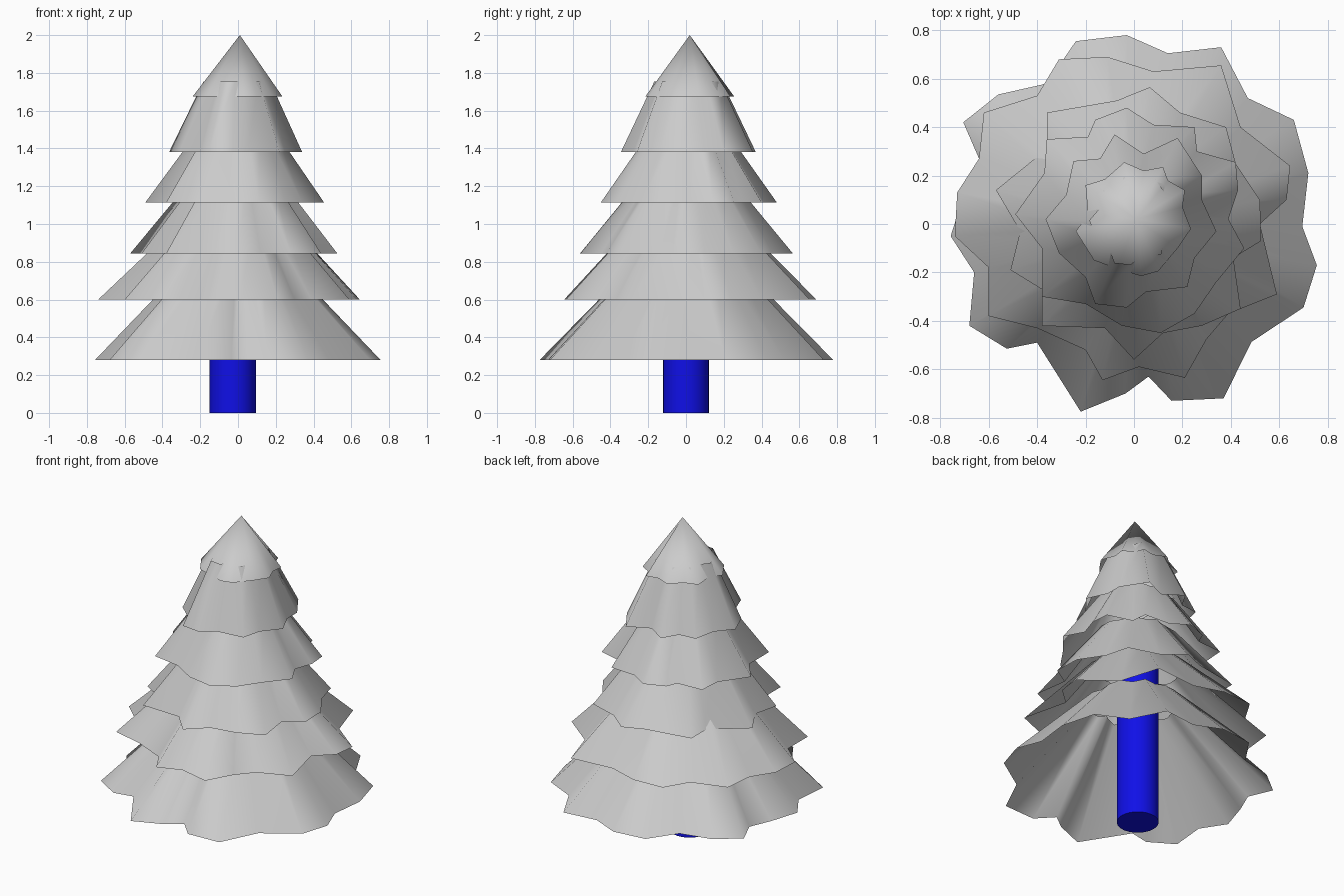
import bpy, bmesh


def tier(name, z, apex, cut, rim):
    """Scalloped open skirt: rim outline shrinking towards an apex, cut off early."""
    bm = bmesh.new()
    low = [bm.verts.new((x, y, z)) for x, y in rim]
    n = len(low)
    ax, ay, az = apex
    if cut == 0:
        tip = bm.verts.new(apex)
        for i in range(n):
            bm.faces.new((low[i], low[(i + 1) % n], tip))
    else:
        top = [bm.verts.new((ax + (x - ax) * cut, ay + (y - ay) * cut,
                             az + (z - az) * cut)) for x, y in rim]
        for i in range(n):
            j = (i + 1) % n
            bm.faces.new((low[i], low[j], top[j], top[i]))
    for f in bm.faces:
        f.smooth = True
    me = bpy.data.meshes.new(name)
    bm.to_mesh(me)
    bm.free()
    ob = bpy.data.objects.new(name, me)
    bpy.context.collection.objects.link(ob)


# Foliage tiers, bottom to top; rims run counter-clockwise from +x
tier("branches_bottom", 0.28, (0, 0, 1.07), 0.35, [
    (.695, -.01), (.72, .21), (.66, .43), (.47, .52), (.36, .73), (.14, .705),
    (-.03, .78), (-.24, .755), (-.36, .58), (-.56, .535), (-.705, .42),
    (-.64, .27), (-.70, .13), (-.757, -.05), (-.66, -.2), (-.68, -.42),
    (-.525, -.515), (-.4, -.49), (-.22, -.775), (-.035, -.70), (.06, -.63),
    (.155, -.73), (.37, -.72), (.485, -.487), (.70, -.345), (.755, -.17)])
tier("branches_second", 0.60, (0, 0, 1.30), 0.38, [
    (.52, 0), (.63, .1), (.645, .24), (.44, .40), (.36, .655), (.08, .63),
    (-.11, .69), (-.31, .68), (-.4, .53), (-.62, .46), (-.64, .27),
    (-.73, .13), (-.74, -.05), (-.6, -.18), (-.6, -.38), (-.4, -.43),
    (-.2, -.52), (-.13, -.645), (.02, -.59), (.21, -.635), (.30, -.475),
    (.39, -.37), (.59, -.29)])
tier("branches_third", 0.845, (0, 0, 1.53), 0.42, [
    (.52, .1), (.42, .25), (.38, .40), (.19, .46), (.065, .565), (-.07, .51),
    (-.36, .46), (-.36, .31), (-.57, .14), (-.47, -.03), (-.51, -.19),
    (-.38, -.27), (-.38, -.42), (-.12, -.43), (0, -.56), (.12, -.45),
    (.28, -.42), (.44, -.35), (.41, -.14), (.525, -.07)])
tier("branches_fourth", 1.115, (0, 0.01, 1.78), 0.45, [
    (.39, .02), (.43, .14), (.42, .255), (.26, .30), (.25, .40), (.08, .41),
    (-.03, .48), (-.16, .43), (-.19, .36), (-.36, .35), (-.37, .21),
    (-.49, .04), (-.38, -.1), (-.38, -.3), (-.2, -.33), (-.05, -.42),
    (.11, -.45), (.25, -.37), (.34, -.24), (.455, -.1)])
tier("branches_fifth", 1.38, (0, 0.01, 2.13), 0.5, [
    (.34, -.03), (.28, .1), (.28, .20), (.18, .355), (.04, .29), (-.08, .37),
    (-.14, .27), (-.25, .26), (-.28, .12), (-.365, .02), (-.31, -.12),
    (-.2, -.22), (-.16, -.33), (-.03, -.345), (.05, -.28), (.22, -.26),
    (.25, -.14)])
tier("branches_top", 1.675, (.01, .02, 2.0), 0, [
    (.235, -.02), (.2, .07), (.21, .14), (.14, .18), (.12, .235), (.04, .22),
    (-.04, .255), (-.12, .185), (-.2, .16), (-.19, .04), (-.24, -.03),
    (-.165, -.15), (-.07, -.185), (.03, -.215), (.1, -.195), (.18, -.1)])

# Trunk
bpy.ops.mesh.primitive_cylinder_add(vertices=24, radius=0.122, depth=1.15,
                                    location=(-0.028, 0, 0.575))
trunk = bpy.context.object
trunk.name = "trunk"
bpy.ops.object.shade_smooth_by_angle()
blue = bpy.data.materials.new("trunk_blue")
blue.diffuse_color = (0.005, 0.005, 0.8, 1)
trunk.data.materials.append(blue)
